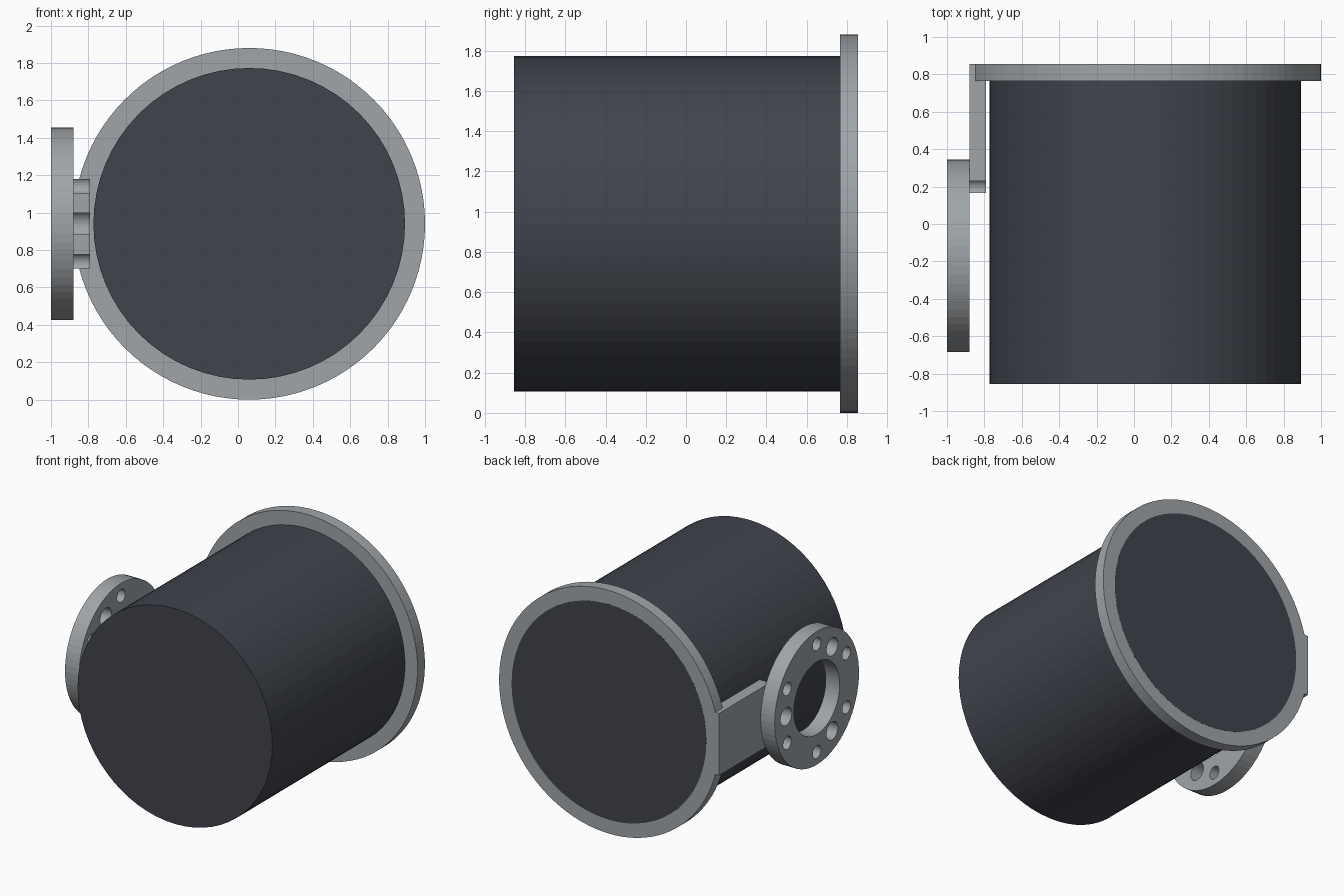
import bpy, bmesh
from math import pi, cos, sin, radians
from mathutils import Matrix, Vector

if "Cube" in bpy.data.objects:
    bpy.data.objects.remove(bpy.data.objects["Cube"], do_unlink=True)


def material(name, rgb):
    m = bpy.data.materials.new(name)
    m.use_nodes = True
    m.diffuse_color = (*rgb, 1)
    m.node_tree.nodes["Principled BSDF"].inputs["Base Color"].default_value = (*rgb, 1)
    return m


CHARCOAL = material("charcoal", (0.051, 0.058, 0.073))
GREY = material("metal grey", (0.35, 0.375, 0.395))


def add_cylinder(bm, axis, centre, radius, depth, sides=64):
    turn = Matrix.Rotation(pi / 2, 4, "X" if axis == "Y" else "Y")
    bmesh.ops.create_cone(bm, cap_ends=True, segments=sides, radius1=radius, radius2=radius,
                          depth=depth, matrix=Matrix.Translation(centre) @ turn)


def make_object(name, bm, mat=None):
    mesh = bpy.data.meshes.new(name)
    bm.to_mesh(mesh)
    bm.free()
    if mat:
        mesh.materials.append(mat)
    obj = bpy.data.objects.new(name, mesh)
    bpy.context.collection.objects.link(obj)
    return obj


def cylinder(name, mat, *args):
    bm = bmesh.new()
    add_cylinder(bm, *args)
    return make_object(name, bm, mat)


def cut(obj, cutter):
    mod = obj.modifiers.new("cut", "BOOLEAN")
    mod.operation, mod.solver, mod.object = "DIFFERENCE", "EXACT", cutter
    bpy.context.view_layer.objects.active = obj
    bpy.ops.object.modifier_apply(modifier=mod.name)


# Main drum and the rim ring flush with its back
AXIS_X, AXIS_Z = 0.06, 0.94
cylinder("drum", CHARCOAL, "Y", (AXIS_X, 0, AXIS_Z), 0.833, 1.711)
rim = cylinder("rim_ring", GREY, "Y", (AXIS_X, 0.81, AXIS_Z), 0.94, 0.09, 96)
rim_cutter = cylinder("rim_cutter", None, "Y", (AXIS_X, 0.81, AXIS_Z), 0.82, 0.4)
cut(rim, rim_cutter)

# Side mounting disc and the arm that joins it to the rim
HUB = Vector((-0.94, -0.17, AXIS_Z))
disc = cylinder("mounting_disc", GREY, "X", HUB, 0.515, 0.12)

bm = bmesh.new()
bmesh.ops.create_cube(bm, size=1, matrix=Matrix.Translation((-0.835, 0.511, AXIS_Z))
                      @ Matrix.Diagonal((0.09, 0.688, 0.48, 1)))
arm = make_object("support_arm", bm, GREY)

# Centre bore, three large holes and six small holes
bm = bmesh.new()
add_cylinder(bm, "X", HUB, 0.28, 0.6)
for count, start, reach, radius in ((3, 0, 0.375, 0.069), (6, 30, 0.417, 0.05)):
    for i in range(count):
        a = radians(start + 360 * i / count)
        add_cylinder(bm, "X", HUB + Vector((0, cos(a), sin(a))) * reach, radius, 0.6, 32)
hole_cutter = make_object("hole_cutter", bm)
cut(disc, hole_cutter)
cut(arm, hole_cutter)

for helper in (rim_cutter, hole_cutter):
    bpy.data.objects.remove(helper, do_unlink=True)
